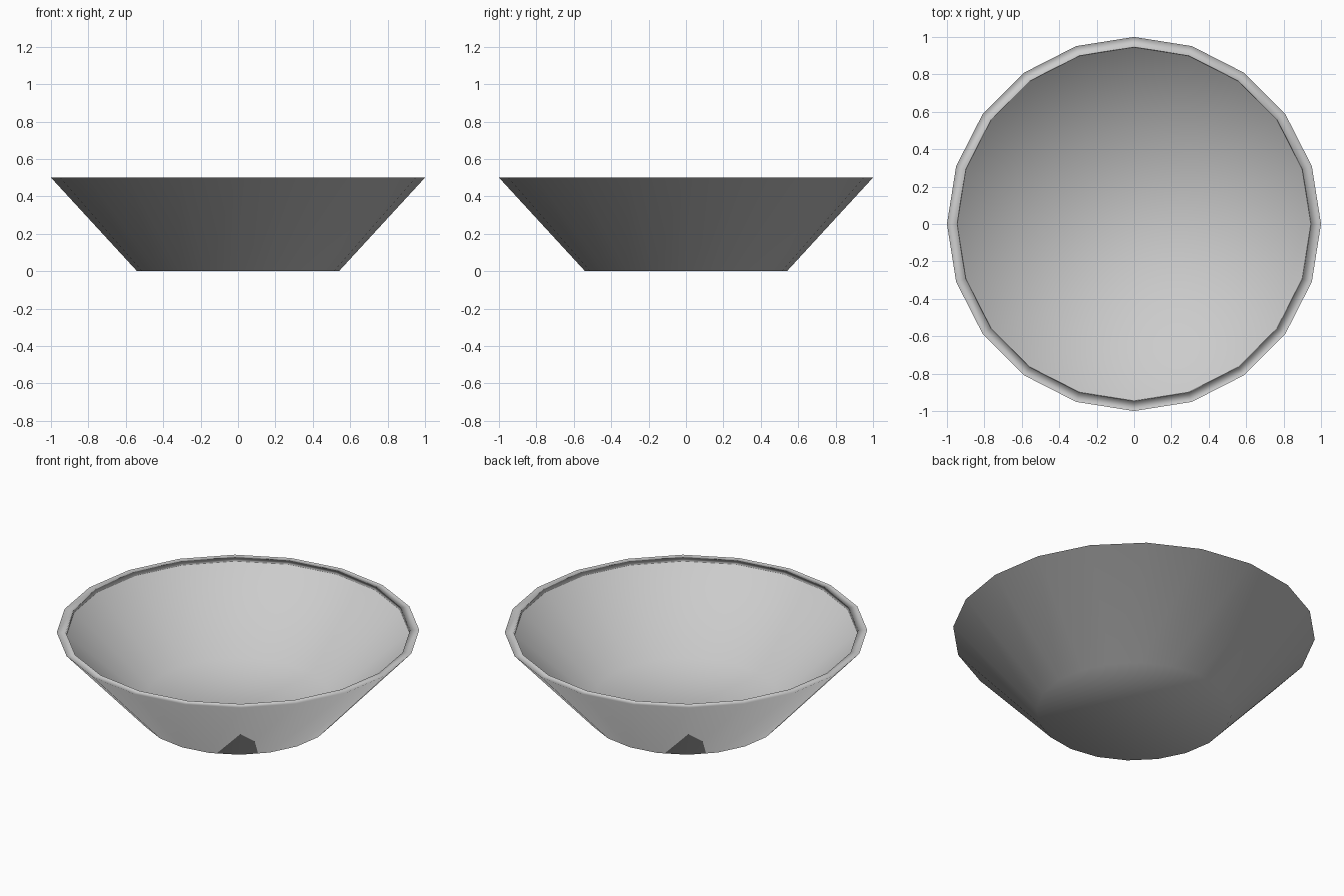
import bpy, bmesh, math

if "Cube" in bpy.data.objects:
    bpy.data.objects.remove(bpy.data.objects["Cube"])

SIDES = 20

def ring(bm, r, z):
    step = 2 * math.pi / SIDES
    return [bm.verts.new((r * math.cos(step * i), r * math.sin(step * i), z))
            for i in range(SIDES)]

def band(bm, a, b, flip=False):
    """Join two rings with a strip of quads."""
    for i in range(SIDES):
        j = (i + 1) % SIDES
        quad = [a[i], a[j], b[j], b[i]]
        bm.faces.new(quad[::-1] if flip else quad)

bm = bmesh.new()
base = ring(bm, 0.54, 0.0)
top = ring(bm, 1.0, 0.5)
inner = ring(bm, 0.95, 0.5)
lip = ring(bm, 0.945, 0.485)
inside_top = ring(bm, 0.945, 0.485)
floor = ring(bm, 0.51, 0.1)

bm.faces.new(base[::-1])             # flat base
band(bm, base, top)                  # flared outer wall
band(bm, top, inner, flip=True)      # flat rim
band(bm, inner, lip)                 # small step inside the rim
band(bm, inside_top, floor)          # inner wall
bm.faces.new(floor)                  # inner floor

for f in bm.faces:
    f.smooth = True
mesh = bpy.data.meshes.new("bowl")
bm.to_mesh(mesh)
bm.free()
bowl = bpy.data.objects.new("bowl", mesh)
bpy.context.collection.objects.link(bowl)

# Mid-grey finish
grey = bpy.data.materials.new("mid_grey")
grey.diffuse_color = (0.57, 0.57, 0.57, 1)
grey.use_nodes = True
grey.node_tree.nodes["Principled BSDF"].inputs["Base Color"].default_value = grey.diffuse_color
mesh.materials.append(grey)
